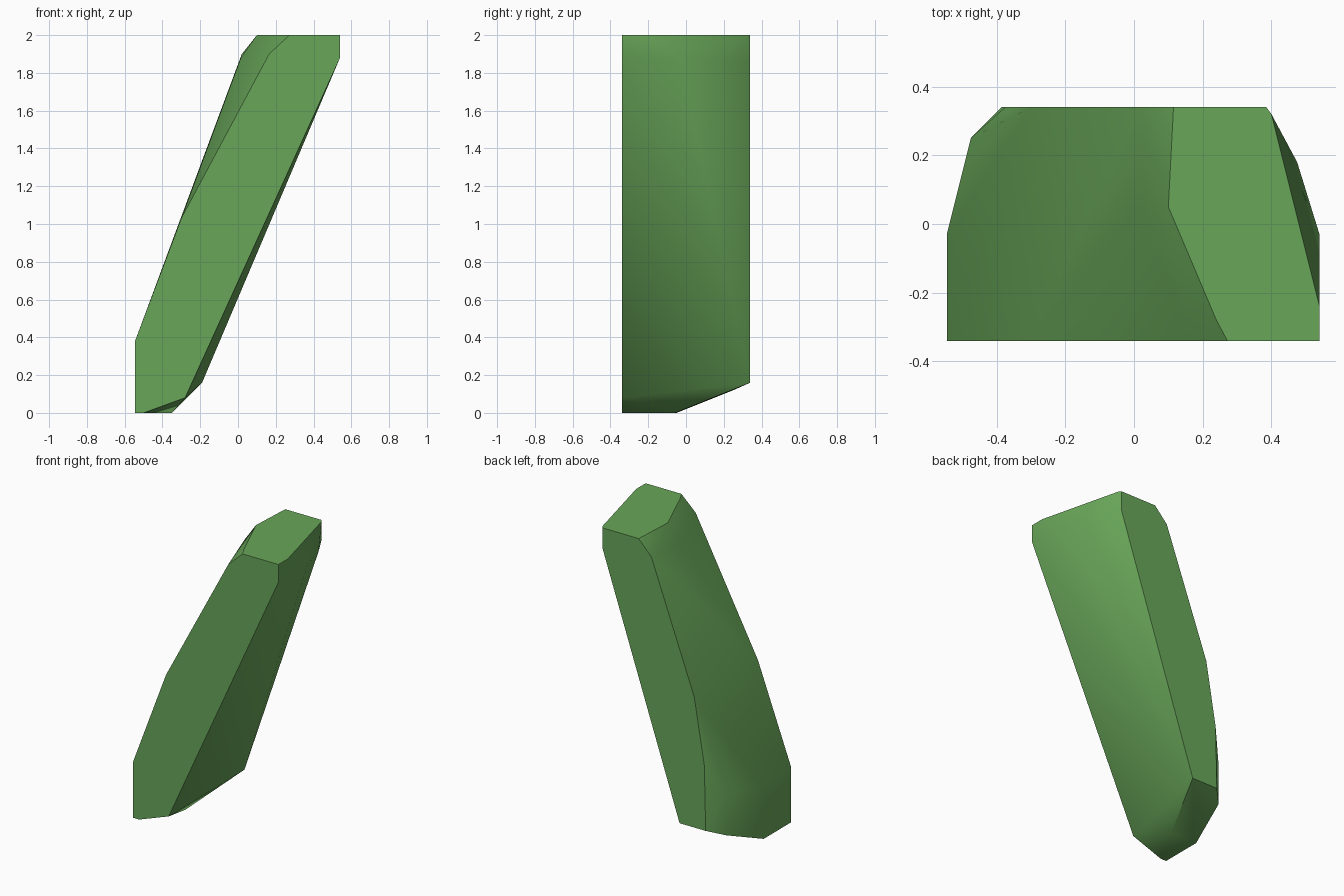
import bpy, bmesh, math

cube = bpy.data.objects.get("Cube")
if cube:
    bpy.data.objects.remove(cube, do_unlink=True)

# Single flat green
green = bpy.data.materials.new("leaf green")
green.use_nodes = True
colour = (0.14, 0.38, 0.10, 1.0)
green.diffuse_color = colour
green.node_tree.nodes["Principled BSDF"].inputs["Base Color"].default_value = colour

FRONT, BACK = -0.34, 0.34

# Flat front and back outlines (x, z)
front_outline = [(-0.545, 0), (-0.545, 0.38), (-0.3, 1.03), (0.165, 1.9),
                 (0.272, 2), (0.54, 2), (0.54, 1.88), (-0.28, 0.08), (-0.5, 0)]
back_outline = [(-0.385, 0.16), (-0.375, 0.6), (-0.3, 1.04), (0.02, 1.9),
                (0.115, 2), (0.385, 2), (0.385, 1.86), (-0.19, 0.16)]

# Corners between the two faces, at the top and at the foot (x, y, z)
top_corners = [(0.1, 0.05, 2), (0.14, -0.03, 2), (0.24, -0.28, 2), (0.54, -0.24, 2),
               (0.4, 0.32, 2), (0.54, -0.03, 1.88), (0.475, 0.18, 1.87), (0.015, 0.05, 1.88)]
foot_corners = [(-0.35, -0.06, 0), (-0.545, -0.05, 0), (-0.545, -0.03, 0.36),
                (-0.475, 0.25, 0.12), (-0.475, 0.25, 0.4)]

points = ([(x, FRONT, z) for x, z in front_outline]
          + [(x, BACK, z) for x, z in back_outline]
          + top_corners + foot_corners)

# Leaning faceted block wrapped around the corners
bm = bmesh.new()
for p in points:
    bm.verts.new(p)
hull = bmesh.ops.convex_hull(bm, input=bm.verts[:])
inner = {g for g in hull["geom_interior"] + hull["geom_unused"]
         if isinstance(g, bmesh.types.BMVert) and g.is_valid}
bmesh.ops.delete(bm, geom=list(inner), context='VERTS')
bmesh.ops.dissolve_limit(bm, angle_limit=math.radians(1),
                         verts=bm.verts[:], edges=bm.edges[:])
bmesh.ops.recalc_face_normals(bm, faces=bm.faces[:])
mesh = bpy.data.meshes.new("leaning_block")
bm.to_mesh(mesh)
bm.free()
mesh.materials.append(green)
block = bpy.data.objects.new("leaning_block", mesh)
bpy.context.collection.objects.link(block)

# Soft sides, crisp rims
bpy.ops.object.select_all(action='DESELECT')
block.select_set(True)
bpy.context.view_layer.objects.active = block
bpy.ops.object.shade_smooth_by_angle(angle=math.radians(40))
